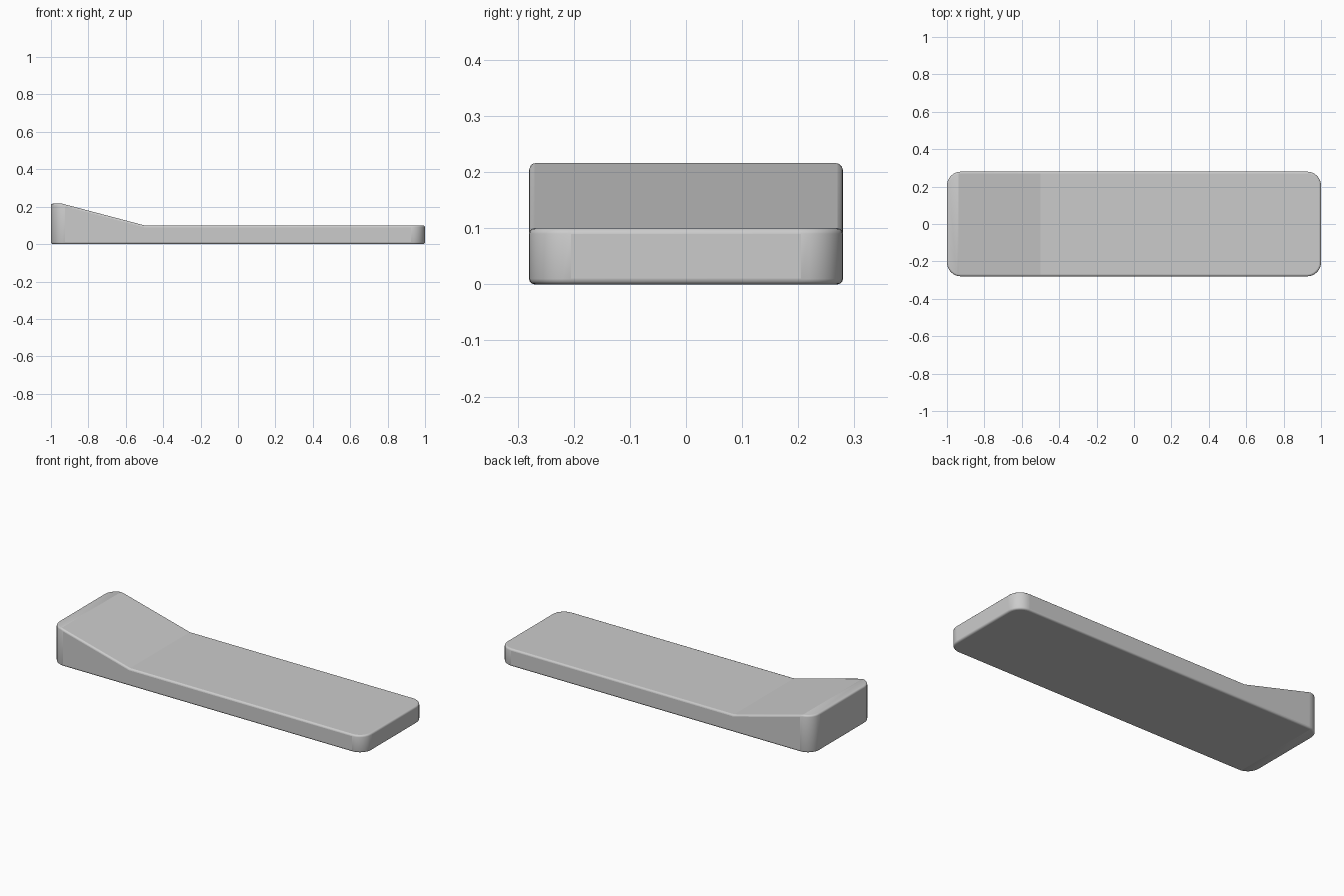
import bpy, bmesh
from math import sin, cos, pi

if "Cube" in bpy.data.objects:
    bpy.data.objects.remove(bpy.data.objects["Cube"])

HX, HY, R, SEG = 1.0, 0.28, 0.075, 8
BEND = -0.5
CREST = -HX + R - R * sin(pi / 2 / SEG)   # where the headrest levels off
LOW, HIGH = 0.1, 0.216


def top_z(x):
    t = min(max((BEND - x) / (BEND - CREST), 0), 1)
    return LOW + (HIGH - LOW) * t


# rounded plan outline
outline = []
for i, (sx, sy) in enumerate([(1, 1), (-1, 1), (-1, -1), (1, -1)]):
    for k in range(SEG + 1):
        a = (i + k / SEG) * pi / 2
        outline.append((sx * (HX - R) + R * cos(a), sy * (HY - R) + R * sin(a)))

# solid slab
bm = bmesh.new()
base = bm.faces.new([bm.verts.new((x, y, 0)) for x, y in outline])
ext = bmesh.ops.extrude_face_region(bm, geom=[base], use_keep_orig=True)
for v in ext["geom"]:
    if isinstance(v, bmesh.types.BMVert):
        v.co.z = LOW

# fold lines, then lift the headrest end
for x in (BEND, CREST):
    bmesh.ops.bisect_plane(bm, geom=bm.verts[:] + bm.edges[:] + bm.faces[:], dist=1e-4,
                           plane_co=(x, 0, 0), plane_no=(1, 0, 0))
for v in bm.verts:
    if v.co.z > 0.05:
        v.co.z = top_z(v.co.x)
bmesh.ops.recalc_face_normals(bm, faces=bm.faces[:])

# softened top and bottom rims
rims = [e for e in bm.edges if len(e.link_faces) == 2
        and sum(abs(f.normal.z) > 0.5 for f in e.link_faces) == 1]
bmesh.ops.bevel(bm, geom=rims, offset=0.01, offset_type='OFFSET', segments=3,
                profile=0.5, affect='EDGES', clamp_overlap=False)
bmesh.ops.recalc_face_normals(bm, faces=bm.faces[:])

mesh = bpy.data.meshes.new("lounge_pad")
bm.to_mesh(mesh)
bm.free()
pad = bpy.data.objects.new("lounge_pad", mesh)
bpy.context.collection.objects.link(pad)
bpy.context.view_layer.objects.active = pad
pad.select_set(True)
bpy.ops.object.shade_smooth_by_angle(angle=0.6)
# keep the broad panels shading flat
for f in mesh.polygons:
    if f.area > 0.03:
        f.use_smooth = False
